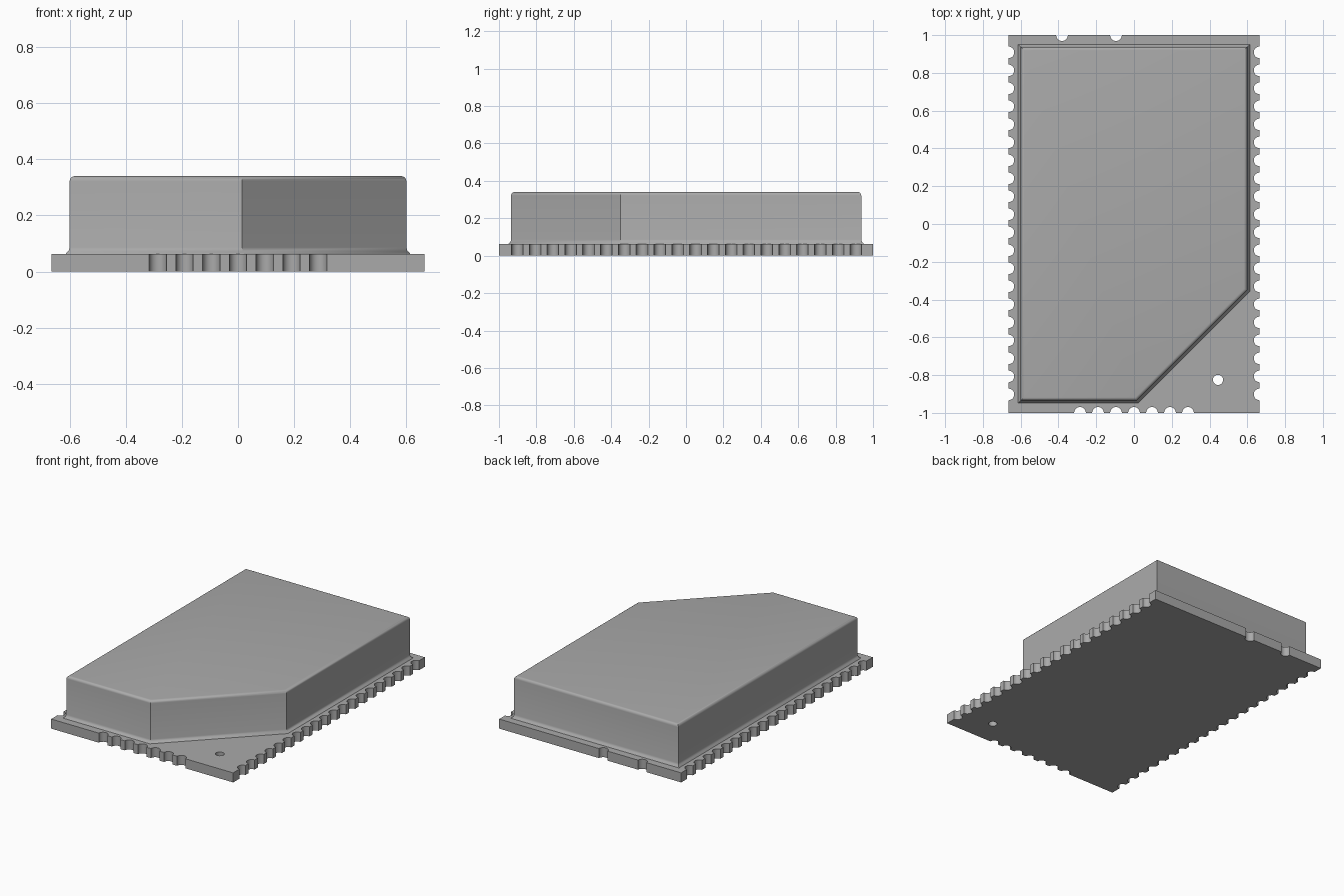
import bpy, bmesh, math
from mathutils import Vector

if "Cube" in bpy.data.objects:
    bpy.data.objects.remove(bpy.data.objects["Cube"], do_unlink=True)

HALF_X, HALF_Y, BOARD_TOP = 0.665, 1.0, 0.063
PITCH, NOTCH_R = 0.0953, 0.031

grey = bpy.data.materials.new("neutral grey")
grey.use_nodes = True
grey.diffuse_color = (0.4, 0.4, 0.4, 1)
grey.node_tree.nodes["Principled BSDF"].inputs["Base Color"].default_value = (0.4, 0.4, 0.4, 1)


def make_object(name, bm):
    bmesh.ops.recalc_face_normals(bm, faces=bm.faces)
    mesh = bpy.data.meshes.new(name)
    bm.to_mesh(mesh)
    bm.free()
    mesh.materials.append(grey)
    obj = bpy.data.objects.new(name, mesh)
    bpy.context.collection.objects.link(obj)
    return obj


def smooth(obj, degrees):
    bpy.ops.object.select_all(action='DESELECT')
    obj.select_set(True)
    bpy.context.view_layer.objects.active = obj
    bpy.ops.object.shade_smooth_by_angle(angle=math.radians(degrees))


def loft(bm, rings):
    """Skin a stack of equal closed rings and cap both ends."""
    loops = [[bm.verts.new(p) for p in ring] for ring in rings]
    for a, b in zip(loops, loops[1:]):
        for i in range(len(a)):
            j = (i + 1) % len(a)
            bm.faces.new((a[i], a[j], b[j], b[i]))
    bm.faces.new(loops[0][::-1])
    bm.faces.new(loops[-1])


def offset(points, d):
    """Move every edge of a counter-clockwise outline outward by d."""
    result = []
    for i, p in enumerate(points):
        e1 = (p - points[i - 1]).normalized()
        e2 = (points[(i + 1) % len(points)] - p).normalized()
        n1, n2 = Vector((e1.y, -e1.x)), Vector((e2.y, -e2.x))
        result.append(p + (n1 + n2) * d / (1 + n1.dot(n2)))
    return result


# Circuit board
bm = bmesh.new()
corners = [(-HALF_X, -HALF_Y), (HALF_X, -HALF_Y), (HALF_X, HALF_Y), (-HALF_X, HALF_Y)]
loft(bm, [[(x, y, z) for x, y in corners] for z in (0, BOARD_TOP)])
board = make_object("circuit_board", bm)

# Edge notches and the small through hole
holes = [(side * HALF_X, 0.003 + (i - 9.5) * PITCH, NOTCH_R) for side in (-1, 1) for i in range(20)]
holes += [(i * PITCH, -HALF_Y, NOTCH_R) for i in range(-3, 4)]
holes += [(i * PITCH, HALF_Y, NOTCH_R) for i in (-4, -1)]
holes.append((0.445, -0.825, 0.027))
bm = bmesh.new()
for x, y, r in holes:
    angles = [math.tau * k / 24 for k in range(24)]
    loft(bm, [[(x + r * math.cos(a), y + r * math.sin(a), z) for a in angles] for z in (-0.1, 0.15)])
cutter = make_object("notch_cutter", bm)
cutter.hide_render = True
cutter.hide_viewport = True
cut = board.modifiers.new("notches", 'BOOLEAN')
cut.operation = 'DIFFERENCE'
cut.solver = 'EXACT'
cut.object = cutter
bpy.context.view_layer.objects.active = board
bpy.ops.object.modifier_apply(modifier=cut.name)
bpy.data.objects.remove(cutter, do_unlink=True)
smooth(board, 30)

# Shield can with clipped corner, flared foot and rounded top rim
outline = [Vector(p) for p in ((-0.6, -0.935), (0.015, -0.935), (0.6, -0.35), (0.6, 0.937), (-0.6, 0.937))]
profile = [(0.015, BOARD_TOP - 0.002), (0.012, 0.066), (0.004, 0.073), (0, 0.086)]
for k in range(6):
    a = math.pi / 2 * k / 5
    profile.append((0.018 * (math.cos(a) - 1), 0.322 + 0.018 * math.sin(a)))
bm = bmesh.new()
loft(bm, [[(p.x, p.y, z) for p in offset(outline, d)] for d, z in profile])
can = make_object("shield_can", bm)
smooth(can, 35)
